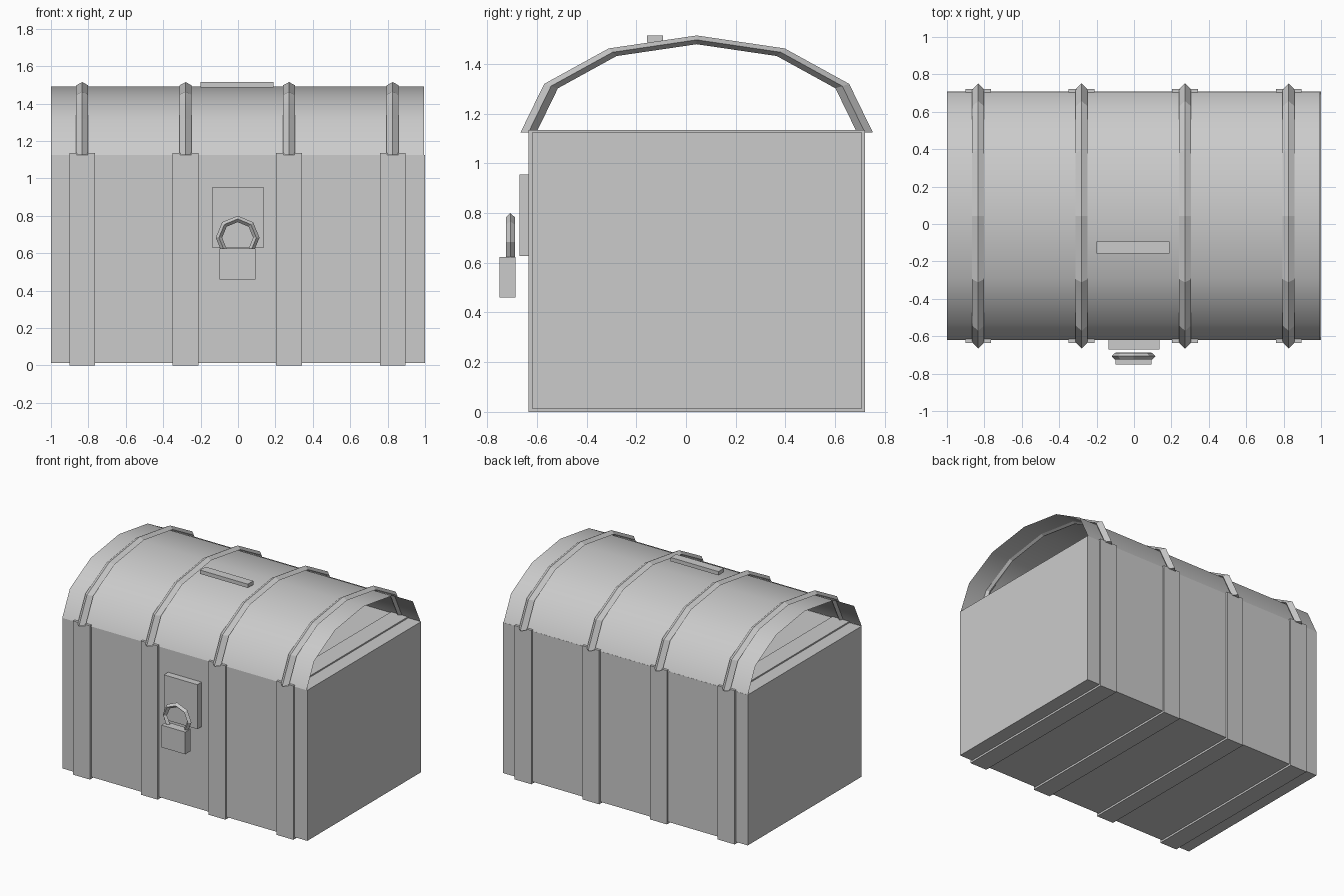
import bpy, bmesh, math

cube = bpy.data.objects.get("Cube")
if cube:
    bpy.data.objects.remove(cube, do_unlink=True)

grey = bpy.data.materials.new("plain_grey")
grey.use_nodes = True
grey.diffuse_color = (0.6, 0.6, 0.6, 1)
grey.node_tree.nodes["Principled BSDF"].inputs["Base Color"].default_value = (0.6, 0.6, 0.6, 1)

CENTRE_Y = 0.043
SPRING_Z = 1.125


def finish(name, bm, smooth=False):
    bmesh.ops.recalc_face_normals(bm, faces=bm.faces)
    mesh = bpy.data.meshes.new(name)
    bm.to_mesh(mesh)
    bm.free()
    mesh.materials.append(grey)
    obj = bpy.data.objects.new(name, mesh)
    bpy.context.collection.objects.link(obj)
    for poly in mesh.polygons:
        poly.use_smooth = smooth
    return obj


def box(name, x, y, z):
    bm = bmesh.new()
    bmesh.ops.create_cube(bm, size=1)
    for v in bm.verts:
        for i, (low, high) in enumerate((x, y, z)):
            v.co[i] = low if v.co[i] < 0 else high
    return finish(name, bm)


def diamond_arc(name, place, radius, thick, width, sweep, segments):
    """Sweep a diamond section around an arc; place maps (side, out, up) to a point."""
    bm = bmesh.new()
    closed = sweep > 6
    rings = []
    for i in range(segments if closed else segments + 1):
        a = sweep * i / segments
        ring = []
        for dr, side in ((thick, 0), (0, width), (-thick, 0), (0, -width)):
            r = radius + dr
            ring.append(bm.verts.new(place(side, r * math.cos(a), r * math.sin(a))))
        rings.append(ring)
    pairs = list(zip(rings, rings[1:]))
    if closed:
        pairs.append((rings[-1], rings[0]))
    else:
        bm.faces.new(rings[0])
        bm.faces.new(rings[-1])
    for p, q in pairs:
        for k in range(4):
            n = (k + 1) % 4
            bm.faces.new((p[k], p[n], q[n], q[k]))
    return finish(name, bm)


# Chest body
box("chest_body", (-1, 1), (-0.62, 0.708), (0.014, 1.125))

# Arched lid: an open-ended, smooth sheet of six panels
bm = bmesh.new()
rows = []
for i in range(7):
    a = math.pi * i / 6
    y = CENTRE_Y + 0.664 * math.cos(a)
    z = SPRING_Z + 0.365 * math.sin(a)
    rows.append([bm.verts.new((x, y, z)) for x in (-1, 0.995)])
for p, q in zip(rows, rows[1:]):
    bm.faces.new((p[0], p[1], q[1], q[0]))
finish("arched_lid", bm, smooth=True)

# Straps around the body and ridged ribs over the lid
for n, x in enumerate((-0.833, -0.28, 0.273, 0.827), 1):
    box(f"body_strap_{n}", (x - 0.069, x + 0.069), (-0.635, 0.721), (0, 1.135))
    diamond_arc(f"lid_rib_{n}",
                lambda s, o, u, x=x: (x + s, CENTRE_Y + o, SPRING_Z + u * 0.55),
                0.677, 0.032, 0.032, math.pi, 6)

# Lid grip
box("lid_grip", (-0.2, 0.19), (-0.157, -0.093), (1.487, 1.515))

# Lock plate and padlock
box("lock_plate", (-0.137, 0.137), (-0.67, -0.615), (0.627, 0.955))
box("padlock_body", (-0.1, 0.094), (-0.75, -0.687), (0.46, 0.624))
diamond_arc("padlock_shackle",
            lambda s, o, u: (-0.002 + o, -0.707 + s, 0.683 + u),
            0.1, 0.017, 0.018, 2 * math.pi, 8)
